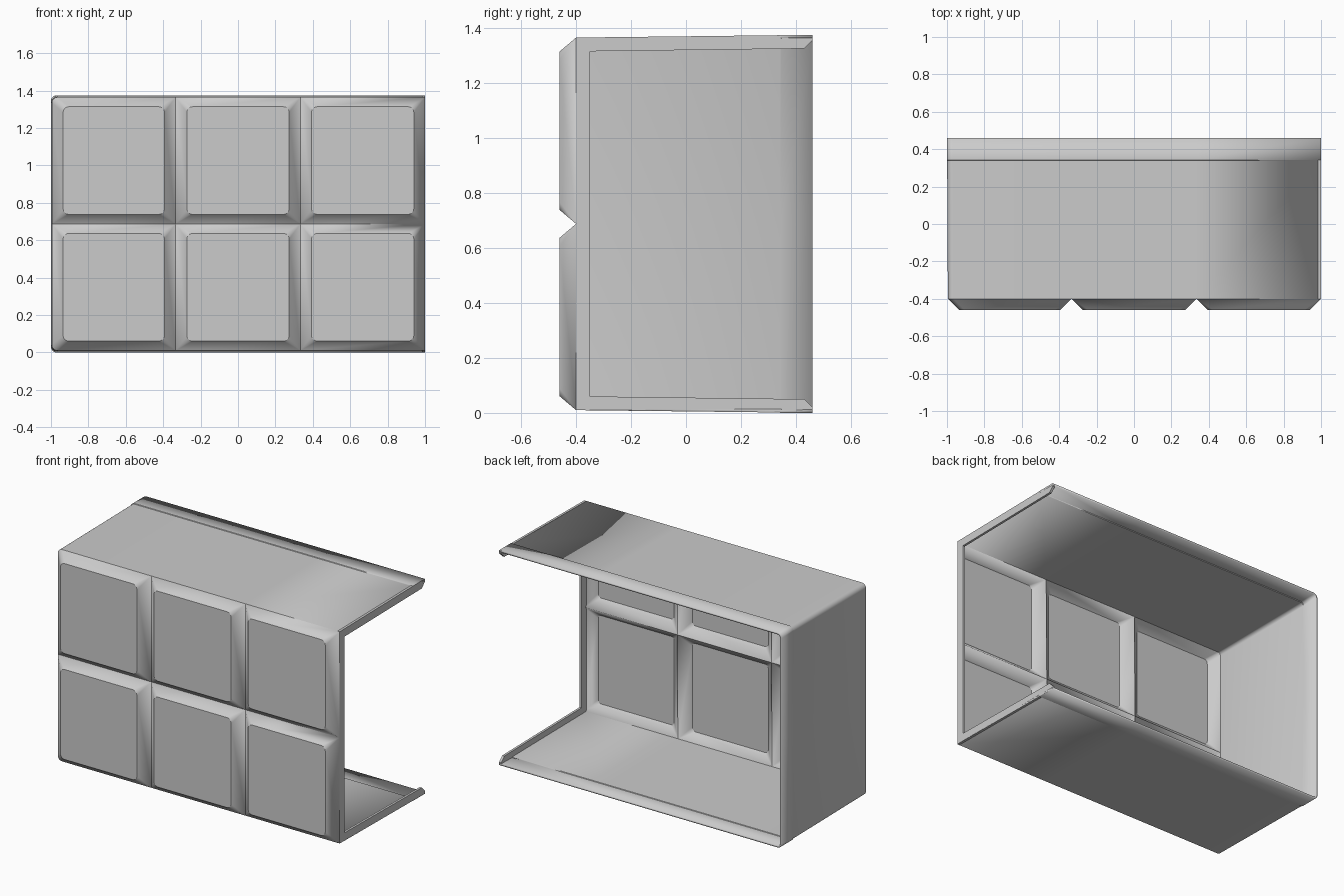
import bpy
import bmesh
from math import cos, sin, pi, radians

cube = bpy.data.objects.get("Cube")
if cube:
    bpy.data.objects.remove(cube)

HEIGHT = 1.375
MID = HEIGHT / 2
FRONT, REAR, FACE = -0.40, 0.46, -0.46
INSET = 0.01          # draft of top and bottom at the front
SIDE = -0.995         # closed side at the front
ROUND = 0.03
SLOPE = 0.06
SEGS = 6

grey = bpy.data.materials.new("plain grey")
grey.use_nodes = True
grey.diffuse_color = (0.6, 0.6, 0.6, 1)
shader = grey.node_tree.nodes["Principled BSDF"]
shader.inputs["Base Color"].default_value = grey.diffuse_color
shader.inputs["Roughness"].default_value = 0.8


def arc(cx, cz, r, start):
    return [(cx + r * cos(start + pi / 2 * i / SEGS), cz + r * sin(start + pi / 2 * i / SEGS))
            for i in range(SEGS + 1)]


def rounded_rect(x0, x1, z0, z1, radii):
    """Corners run top right, top left, bottom left, bottom right."""
    a, b, c, d = radii
    return (arc(x1 - a, z1 - a, a, 0) + arc(x0 + b, z1 - b, b, pi / 2)
            + arc(x0 + c, z0 + c, c, pi) + arc(x1 - d, z0 + d, d, 3 * pi / 2))


def ring(bm, points, y):
    return [bm.verts.new((x, y, z)) for x, z in points]


def bridge(bm, a, b, closed):
    n = len(a)
    for i in range(n if closed else n - 1):
        j = (i + 1) % n
        bm.faces.new((a[i], a[j], b[j], b[i]))


def finish(name, bm):
    mesh = bpy.data.meshes.new(name)
    bm.to_mesh(mesh)
    bm.free()
    mesh.materials.append(grey)
    obj = bpy.data.objects.new(name, mesh)
    bpy.context.collection.objects.link(obj)
    return obj


# Front with six raised pads
bm = bmesh.new()
columns = [SIDE, -1 / 3, 1 / 3, 1]
rows = [INSET, MID, HEIGHT - INSET]
for c in range(3):
    for r in range(2):
        x0, x1, z0, z1 = columns[c], columns[c + 1], rows[r], rows[r + 1]
        radii = [0, ROUND if c == 0 and r == 1 else 0, ROUND if c == 0 and r == 0 else 0, 0]
        base = ring(bm, rounded_rect(x0, x1, z0, z1, radii), FRONT)
        top = ring(bm, rounded_rect(x0 + SLOPE, x1 - SLOPE, z0 + SLOPE * 0.85, z1 - SLOPE * 0.85,
                                    [ROUND] * 4), FACE)
        bridge(bm, base, top, True)
        bm.faces.new(top)


# Top, closed side and bottom, with a slight step near the rear
def wall_section(y, inset, side):
    z0, z1 = inset, HEIGHT - inset
    lower = arc(side + ROUND, z0 + ROUND, ROUND, pi)[::-1]
    upper = arc(side + ROUND, z1 - ROUND, ROUND, pi / 2)[::-1]
    points = ([(x, z0) for x in columns[:0:-1]] + lower + [(side, MID)]
              + upper + [(x, z1) for x in columns[1:]])
    return ring(bm, points, y)


sections = [wall_section(FRONT, INSET, SIDE), wall_section(0.34, 0.004, -0.999),
            wall_section(0.342, 0, -1), wall_section(REAR, 0, -1)]
for a, b in zip(sections, sections[1:]):
    bridge(bm, a, b, False)

bmesh.ops.remove_doubles(bm, verts=bm.verts[:], dist=0.0002)
bmesh.ops.recalc_face_normals(bm, faces=bm.faces[:])
front_face = min(bm.faces, key=lambda f: f.calc_center_median().y)
if front_face.normal.y > 0:
    bmesh.ops.reverse_faces(bm, faces=bm.faces[:])
shell = finish("padded_shell", bm)
solid = shell.modifiers.new("thickness", 'SOLIDIFY')
solid.thickness = 0.012
solid.offset = -1

# Lip around the open side, bevelled at its rear ends
bm = bmesh.new()
half = [(FRONT, INSET), (REAR, 0), (REAR, 0.02), (0.43, 0.05), (-0.35, 0.06)]
outline = half + [(y, HEIGHT - z) for y, z in half[::-1]]
lip_face = bm.faces.new([bm.verts.new((0.985, y, z)) for y, z in outline])
grown = bmesh.ops.extrude_face_region(bm, geom=[lip_face])
bmesh.ops.translate(bm, vec=(0.015, 0, 0),
                    verts=[v for v in grown["geom"] if isinstance(v, bmesh.types.BMVert)])
bmesh.ops.recalc_face_normals(bm, faces=bm.faces[:])
lip = finish("open_side_lip", bm)

# Smooth rounded corners, keep creases sharp
bpy.ops.object.select_all(action='DESELECT')
shell.select_set(True)
bpy.context.view_layer.objects.active = shell
bpy.ops.object.shade_smooth_by_angle(angle=radians(30))
